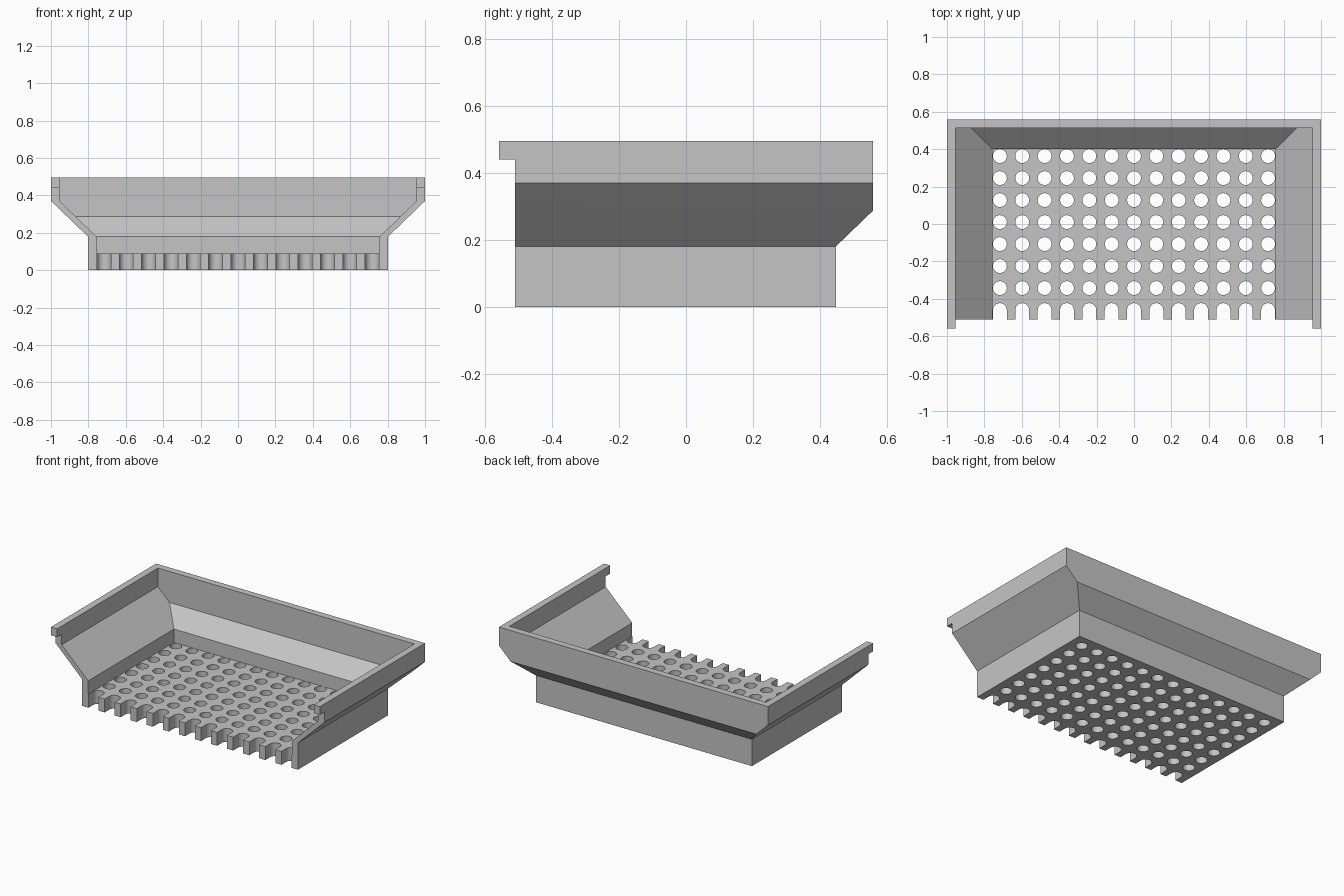
import bpy, bmesh, math

cube = bpy.data.objects.get("Cube")
if cube:
    bpy.data.objects.remove(cube, do_unlink=True)

grey = bpy.data.materials.new("plain_grey")
grey.use_nodes = True
colour = (0.56, 0.56, 0.56, 1)
grey.diffuse_color = colour
grey.node_tree.nodes["Principled BSDF"].inputs["Base Color"].default_value = colour

FRONT, LIP_FRONT, TOP = -0.51, -0.558, 0.495
WALL, FLOOR = 0.046, 0.09
# Flared outline: height, half width, back edge
FLARE = [(0.18, 0.803, 0.447), (0.287, 0.914, 0.558), (0.37, 1.0, 0.558)]


def loft(bm, rings):
    """Join matching rings of points into a closed solid."""
    rings = [[bm.verts.new(p) for p in ring] for ring in rings]
    n = len(rings[0])
    for low, high in zip(rings, rings[1:]):
        for i in range(n):
            j = (i + 1) % n
            bm.faces.new((low[i], low[j], high[j], high[i]))
    bm.faces.new(rings[0][::-1])
    bm.faces.new(rings[-1])


def make(name, solids):
    bm = bmesh.new()
    for rings in solids:
        loft(bm, rings)
    bmesh.ops.recalc_face_normals(bm, faces=bm.faces)
    mesh = bpy.data.meshes.new(name)
    bm.to_mesh(mesh)
    bm.free()
    mesh.materials.append(grey)
    obj = bpy.data.objects.new(name, mesh)
    bpy.context.collection.objects.link(obj)
    return obj


def tray_rings(bottom, top, front, inset):
    levels = [(bottom, *FLARE[0][1:]), *FLARE, (top, *FLARE[-1][1:])]
    return [[(-w + inset, front, z), (w - inset, front, z),
             (w - inset, back - inset, z), (-w + inset, back - inset, z)]
            for z, w, back in levels]


def prism(outline, z0, z1):
    return [[(x, y, z) for x, y in outline] for z in (z0, z1)]


def hole(x, y, radius=0.037, sides=32, slot=False):
    """Round hole, or a round-ended slot open to the front."""
    span = math.pi if slot else 2 * math.pi
    count = sides // 2 + 1 if slot else sides
    pts = [(x + radius * math.cos(span * i / (count - 1 if slot else count)),
            y + radius * math.sin(span * i / (count - 1 if slot else count)))
           for i in range(count)]
    if slot:
        pts += [(x - radius, FRONT - 0.1), (x + radius, FRONT - 0.1)]
    return prism(pts, -0.05, FLOOR + 0.03)


# Flared tray body
tray = make("perforated_tray", [tray_rings(0, TOP, LIP_FRONT, 0)])

# Front recess that leaves the small lips at the top of the side walls
recess = prism([(-1.2, -0.8), (1.2, -0.8), (1.2, FRONT), (-1.2, FRONT)], -0.1, 0.44)

# Rows of holes, the front row open
holes = [hole((c - 6) * 0.1195, 0.363 - r * 0.1176, slot=(r == 7))
         for c in range(13) for r in range(8)]

cutters = [make("front_recess_cutter", [recess]),
           make("cavity_cutter", [tray_rings(FLOOR, TOP + 0.1, -0.7, WALL)]),
           make("hole_cutter", holes)]

bpy.ops.object.select_all(action="DESELECT")
bpy.context.view_layer.objects.active = tray
tray.select_set(True)
for cutter in cutters:
    cutter.hide_render = True
    cut = tray.modifiers.new(cutter.name, "BOOLEAN")
    cut.operation = "DIFFERENCE"
    cut.solver = "EXACT"
    cut.object = cutter
    bpy.ops.object.modifier_apply(modifier=cut.name)
    bpy.data.objects.remove(cutter, do_unlink=True)

bpy.ops.object.shade_smooth_by_angle(angle=math.radians(30))
